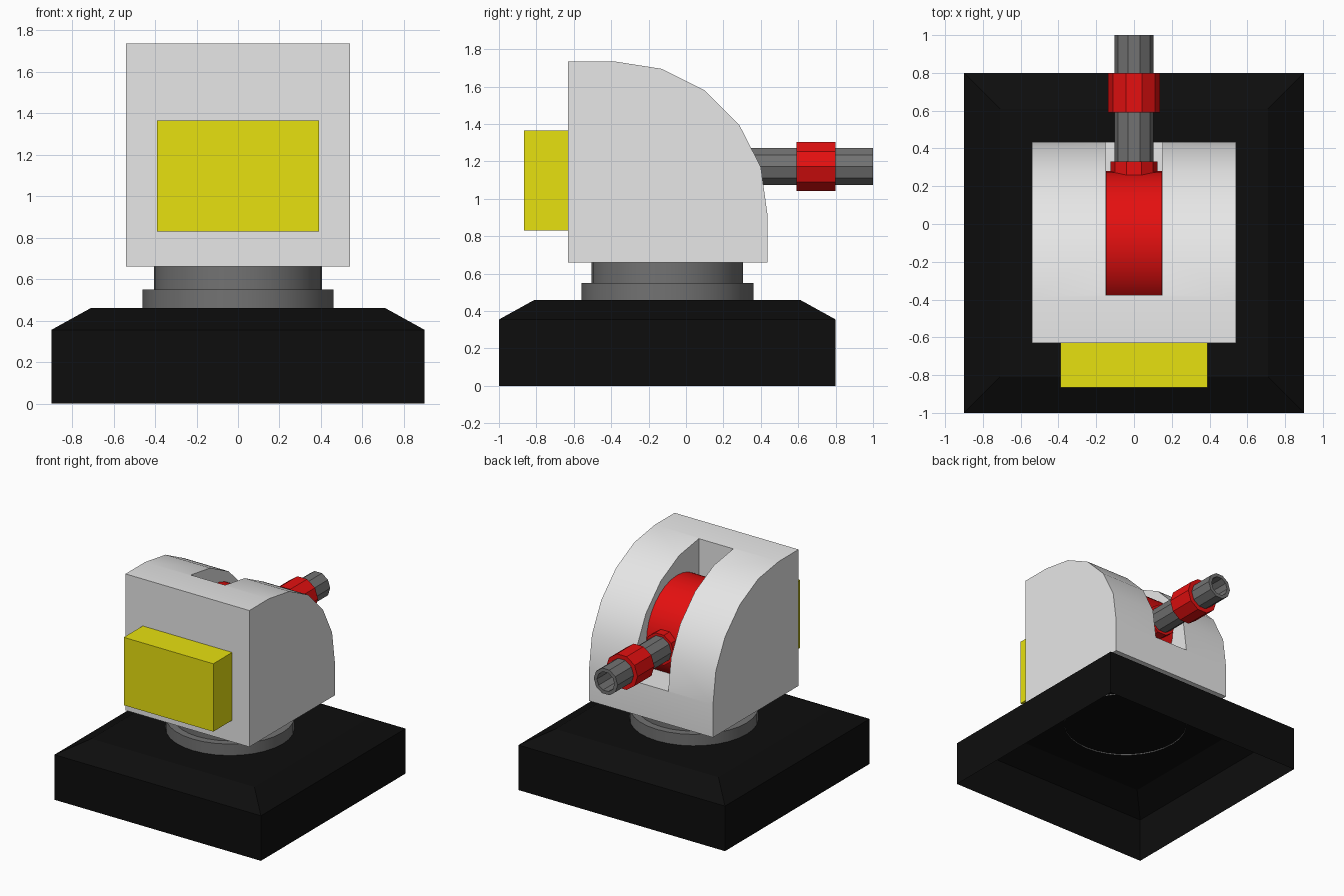
import bpy, bmesh, math
from mathutils import Matrix, Vector

if "Cube" in bpy.data.objects:
    bpy.data.objects.remove(bpy.data.objects["Cube"])


def material(name, rgb):
    m = bpy.data.materials.new(name)
    m.diffuse_color = (*rgb, 1)
    m.use_nodes = True
    m.node_tree.nodes["Principled BSDF"].inputs["Base Color"].default_value = m.diffuse_color
    return m


BLACK = material("black", (0.004, 0.004, 0.004))
GREY = material("grey", (0.17, 0.17, 0.17))
WHITE = material("white", (0.8, 0.8, 0.8))
RED = material("red", (0.78, 0.005, 0.005))
YELLOW = material("yellow", (0.8, 0.75, 0.005))


def finish(name, bm, mat, normals=True):
    if normals:
        bmesh.ops.recalc_face_normals(bm, faces=bm.faces)
    me = bpy.data.meshes.new(name)
    bm.to_mesh(me)
    bm.free()
    ob = bpy.data.objects.new(name, me)
    bpy.context.collection.objects.link(ob)
    me.materials.append(mat)
    return ob


def smooth(ob):
    bpy.ops.object.select_all(action='DESELECT')
    ob.select_set(True)
    bpy.context.view_layer.objects.active = ob
    bpy.ops.object.shade_smooth_by_angle(angle=math.radians(35))


def box(name, lo, hi, mat):
    bm = bmesh.new()
    bmesh.ops.create_cube(bm, size=1)
    lo, hi = Vector(lo), Vector(hi)
    for v in bm.verts:
        v.co = Vector([c + p * s for c, p, s in zip((lo + hi) / 2, v.co, hi - lo)])
    return finish(name, bm, mat)


def lathe(name, profile, n, matrix, mat):
    """Revolve (radius, height) points around local z, then place with matrix."""
    bm = bmesh.new()
    rings = []
    for r, h in profile:
        if r == 0:
            rings.append([bm.verts.new((0, 0, h))] * n)
        else:
            rings.append([bm.verts.new((r * math.cos(2 * math.pi * i / n),
                                        r * math.sin(2 * math.pi * i / n), h)) for i in range(n)])
    for a, b in zip(rings, rings[1:]):
        for i in range(n):
            j = (i + 1) % n
            bm.faces.new(list(dict.fromkeys((a[i], a[j], b[j], b[i]))))
    bmesh.ops.transform(bm, matrix=matrix, verts=bm.verts)
    ob = finish(name, bm, mat)
    smooth(ob)
    return ob


# Base: open-bottomed box with a chamfered top
bm = bmesh.new()
loops = []
for hx, hy, z in ((0.9, 0.9, 0), (0.9, 0.9, 0.355), (0.71, 0.71, 0.46)):
    loops.append([bm.verts.new((sx * hx, sy * hy - 0.1, z))
                  for sx, sy in ((-1, -1), (1, -1), (1, 1), (-1, 1))])
for a, b in zip(loops, loops[1:]):
    for i in range(4):
        bm.faces.new((a[i], a[(i + 1) % 4], b[(i + 1) % 4], b[i]))
bm.faces.new(loops[-1])
finish("base", bm, BLACK, normals=False)

# Stepped swivel neck, its lower rim just showing under the base top
lathe("swivel_neck", [(0.46, 0.45), (0.46, 0.55), (0.405, 0.55), (0.405, 0.67)],
      32, Matrix.Translation((0, -0.1, 0)), GREY)

# Head: rounded side profile extruded across x
PROFILE = [(-0.63, 0.66), (0.435, 0.66), (0.435, 0.92), (0.40, 1.17), (0.285, 1.395),
           (0.10, 1.58), (-0.13, 1.695), (-0.385, 1.735), (-0.63, 1.735)]
bm = bmesh.new()
face = bm.faces.new([bm.verts.new((-0.54, y, z)) for y, z in PROFILE])
ext = bmesh.ops.extrude_face_region(bm, geom=[face])
bmesh.ops.translate(bm, vec=(1.08, 0, 0),
                    verts=[g for g in ext["geom"] if isinstance(g, bmesh.types.BMVert)])
head = finish("turret_head", bm, WHITE)

# Slot cut for the barrel wheel
cutter = box("slot_cutter", (-0.15, -0.375, 0.92), (0.15, 0.7, 2.0), WHITE)
cutter.hide_render = True
mod = head.modifiers.new("slot", 'BOOLEAN')
mod.operation = 'DIFFERENCE'
mod.solver = 'EXACT'
mod.object = cutter
bpy.context.view_layer.objects.active = head
bpy.ops.object.modifier_apply(modifier="slot")
bpy.data.objects.remove(cutter)
smooth(head)

# Rear box
box("rear_box", (-0.39, -0.865, 0.83), (0.39, -0.63, 1.365), YELLOW)

# Barrel wheel, lying along x
lathe("barrel_wheel", [(0, -0.149), (0.38, -0.149), (0.38, 0.149), (0, 0.149)], 32,
      Matrix.Translation((0, -0.1, 1.17)) @ Matrix.Rotation(math.pi / 2, 4, 'Y'), RED)

# Barrel with a hollow muzzle, and its two rings, all along y
along_y = Matrix.Translation((0, 0, 1.172)) @ Matrix.Rotation(-math.pi / 2, 4, 'X')
lathe("barrel", [(0, 0.2), (0.104, 0.2), (0.104, 1.0), (0.076, 1.0), (0.076, 0.7), (0, 0.7)],
      10, along_y, GREY)
for name, r, y0, y1 in (("barrel_root_ring", 0.125, 0.2, 0.33),
                        ("barrel_ring", 0.138, 0.59, 0.80)):
    lathe(name, [(0.09, y0), (r, y0), (r, y1), (0.09, y1)], 10, along_y, RED)
